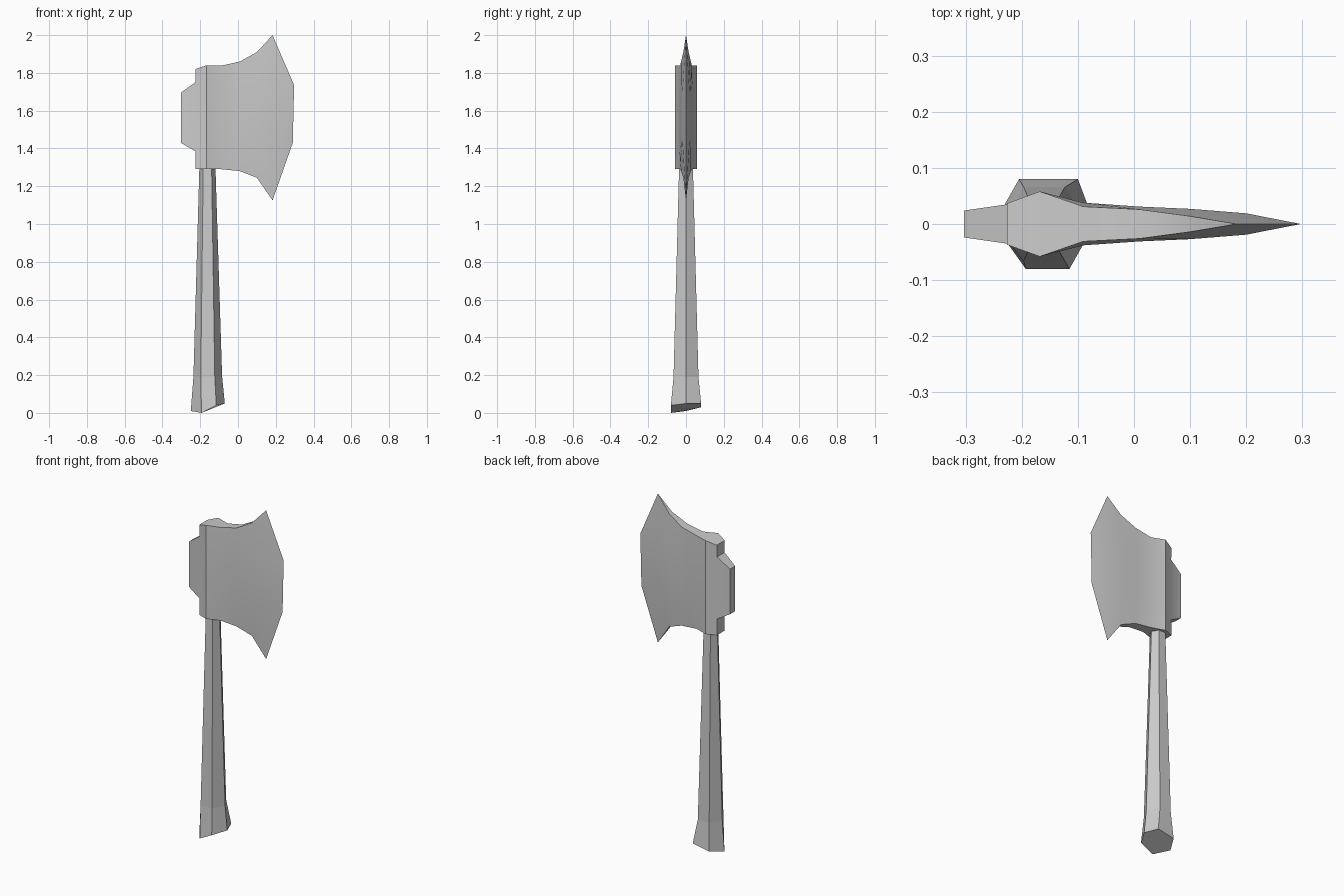
import bpy, bmesh

if "Cube" in bpy.data.objects:
    bpy.data.objects.remove(bpy.data.objects["Cube"])


def finish(name, bm, angle):
    bmesh.ops.recalc_face_normals(bm, faces=bm.faces[:])
    mesh = bpy.data.meshes.new(name)
    bm.to_mesh(mesh)
    bm.free()
    obj = bpy.data.objects.new(name, mesh)
    bpy.context.collection.objects.link(obj)
    bpy.ops.object.select_all(action='DESELECT')
    obj.select_set(True)
    bpy.context.view_layer.objects.active = obj
    if angle:
        bpy.ops.object.shade_smooth_by_angle(angle=angle)
    return obj


# Handle: tapering six-sided shaft with an uneven, slanted butt
def hexagon(cx, rx, fx, ry, z):
    return [(cx - rx, 0, z), (cx - fx, -ry, z), (cx + fx, -ry, z),
            (cx + rx, 0, z), (cx + fx, ry, z), (cx - fx, ry, z)]


butt = [(-0.25, 0, 0.01), (-0.193, -0.08, 0), (-0.115, -0.08, 0.04),
        (-0.07, 0, 0.05), (-0.10, 0.08, 0.05), (-0.205, 0.08, 0.03)]
bm = bmesh.new()
rings = [[bm.verts.new(p) for p in ring] for ring in (
    butt,
    hexagon(-0.16, 0.076, 0.037, 0.066, 0.19),
    hexagon(-0.162, 0.042, 0.022, 0.036, 1.32))]
for lo, hi in zip(rings, rings[1:]):
    for i in range(6):
        j = (i + 1) % 6
        bm.faces.new((lo[i], lo[j], hi[j], hi[i]))
bm.faces.new(rings[0])
bm.faces.new(rings[-1])
finish("handle", bm, 0)

# Head: columns from poll to cutting edge, each listing (x, half thickness, z)
# from bottom to top; the poll and the cutting edge have only the middle rows
columns = [
    [None, (-0.303, 0.024, 1.43), (-0.303, 0.024, 1.695), None],
    [(-0.226, 0.037, 1.29), (-0.226, 0.035, 1.385),
     (-0.226, 0.035, 1.75), (-0.226, 0.037, 1.82)],
    [(-0.168, 0.058, 1.29), (-0.168, 0.058, 1.42),
     (-0.168, 0.058, 1.70), (-0.168, 0.058, 1.84)],
    [(-0.09, 0.031, 1.29), (-0.09, 0.038, 1.42),
     (-0.09, 0.038, 1.70), (-0.09, 0.031, 1.838)],
    [(0.01, 0.026, 1.28), (0.01, 0.031, 1.42),
     (0.01, 0.031, 1.71), (0.01, 0.026, 1.86)],
    [(0.10, 0.014, 1.245), (0.10, 0.027, 1.435),
     (0.10, 0.027, 1.705), (0.10, 0.014, 1.91)],
    [(0.183, 0, 1.125), (0.20, 0.019, 1.44),
     (0.20, 0.019, 1.70), (0.183, 0, 2.0)],
    [None, (0.29, 0, 1.43), (0.297, 0, 1.735), None],
]
bm = bmesh.new()
grid = [[p and bm.verts.new(p) for p in col] for col in columns]
# one side sheet
for a, b in zip(grid, grid[1:]):
    for r in range(3):
        corners = [v for v in (a[r], b[r], b[r + 1], a[r + 1]) if v]
        # only the sharp tips become triangles; the poll steps stay square
        if len(corners) == 4 or (len(corners) == 3 and b is grid[-1]):
            bm.faces.new(corners)
# mirrored side, then the rim joining both sheets
side = bm.faces[:]
border = [e for e in bm.edges if e.is_boundary]
twin = {v: v if v.co.y == 0 else bm.verts.new((v.co.x, -v.co.y, v.co.z))
        for v in bm.verts[:]}
# poll corners are step points only where both neighbouring rows exist
for f in side:
    bm.faces.new([twin[v] for v in reversed(f.verts)])
for e in border:
    p, q = e.verts
    rim = list(dict.fromkeys((p, q, twin[q], twin[p])))
    if len(rim) > 2:
        bm.faces.new(rim)
finish("axe_head", bm, 0.4)
